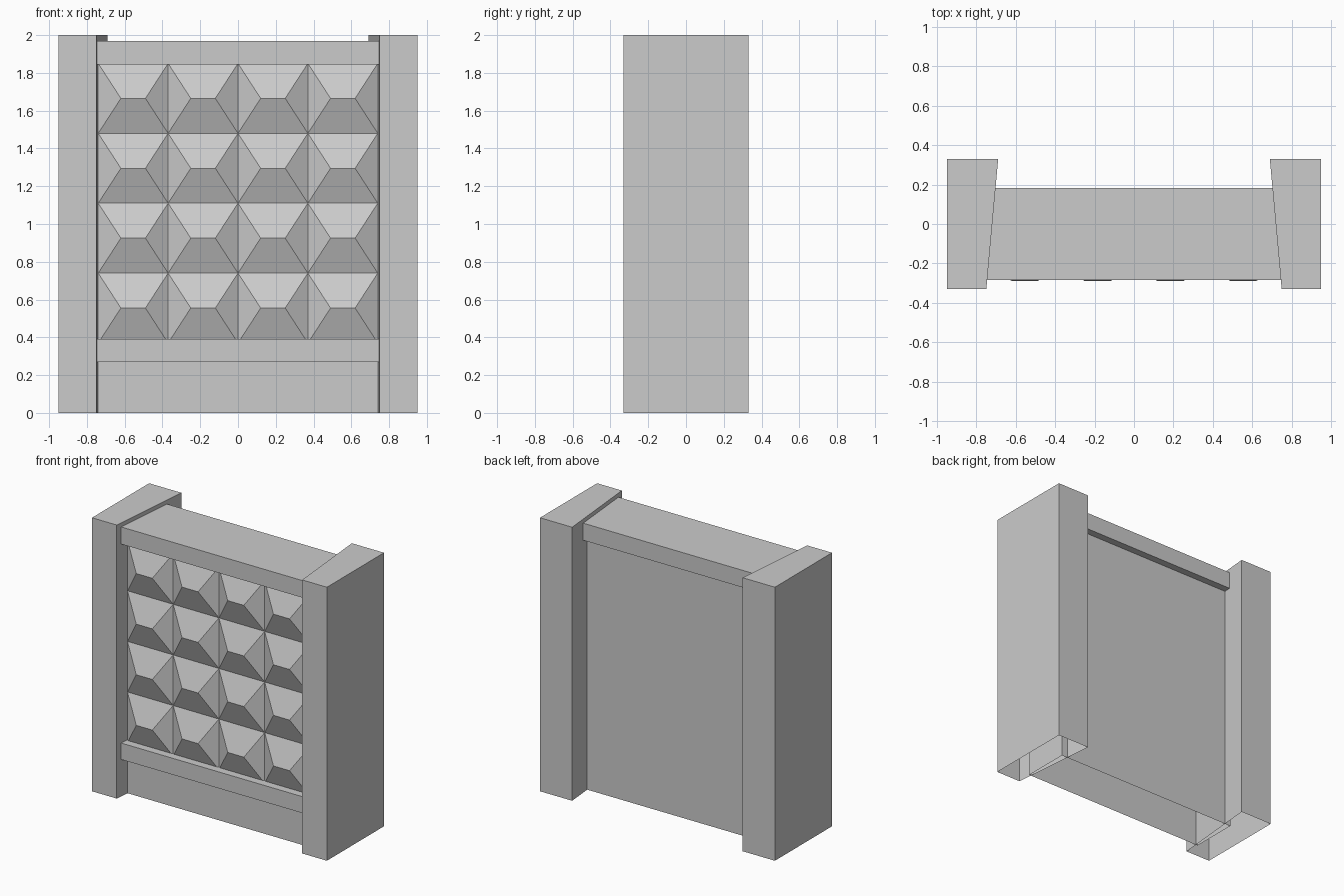
import bpy, bmesh

cube = bpy.data.objects.get("Cube")
if cube:
    bpy.data.objects.remove(cube, do_unlink=True)

stone = bpy.data.materials.new("grey stone")
stone.use_nodes = True
colour = (0.6, 0.6, 0.6, 1)
stone.diffuse_color = colour
stone.node_tree.nodes["Principled BSDF"].inputs["Base Color"].default_value = colour


def finish(name, bm):
    mesh = bpy.data.meshes.new(name)
    bm.to_mesh(mesh)
    bm.free()
    mesh.materials.append(stone)
    obj = bpy.data.objects.new(name, mesh)
    bpy.context.collection.objects.link(obj)
    return obj


def prism(name, outline, z0, z1, open_bottom=False):
    """Upright prism over a counter-clockwise plan outline."""
    bm = bmesh.new()
    low = [bm.verts.new((x, y, z0)) for x, y in outline]
    high = [bm.verts.new((x, y, z1)) for x, y in outline]
    n = len(outline)
    for i in range(n):
        j = (i + 1) % n
        bm.faces.new((low[i], low[j], high[j], high[i]))
    bm.faces.new(high)
    if not open_bottom:
        bm.faces.new(low[::-1])
    return finish(name, bm)


def rect(half, front, back):
    return [(-half, front), (half, front), (half, back), (-half, back)]


# Tapered side posts, hollow underneath
post = [(0.75, -0.33), (0.95, -0.33), (0.95, 0.33), (0.69, 0.33)]
prism("left_post", post, 0, 2, open_bottom=True)
prism("right_post", [(-x, y) for x, y in post[::-1]], 0, 2, open_bottom=True)

# Wall between the posts, hollow underneath, with its two rails
FACE = -0.22
prism("wall_panel", rect(0.755, FACE, 0.13), 0, 1.9, open_bottom=True)
prism("top_rail", rect(0.755, -0.285, 0.183), 1.845, 1.97)
prism("lower_rail", rect(0.755, -0.285, -0.2), 0.27, 0.39)

# Grid of raised hipped studs on the front
CELL, COUNT, RIDGE = 0.37, 4, 0.065
bm = bmesh.new()
for col in range(COUNT):
    for row in range(COUNT):
        x = (col - COUNT / 2) * CELL
        z = (row + 1) * CELL
        mid_x, mid_z = x + CELL / 2, z + CELL / 2
        a, b, c, d = [bm.verts.new((x + u * CELL, FACE, z + v * CELL))
                      for u, v in ((0, 0), (1, 0), (1, 1), (0, 1))]
        p, q = [bm.verts.new((mid_x + s * RIDGE, -0.29, mid_z)) for s in (-1, 1)]
        for face in ((a, b, q, p), (b, c, q), (c, d, p, q), (d, a, p)):
            bm.faces.new(face)
bmesh.ops.remove_doubles(bm, verts=bm.verts, dist=0.001)
finish("front_studs", bm)
